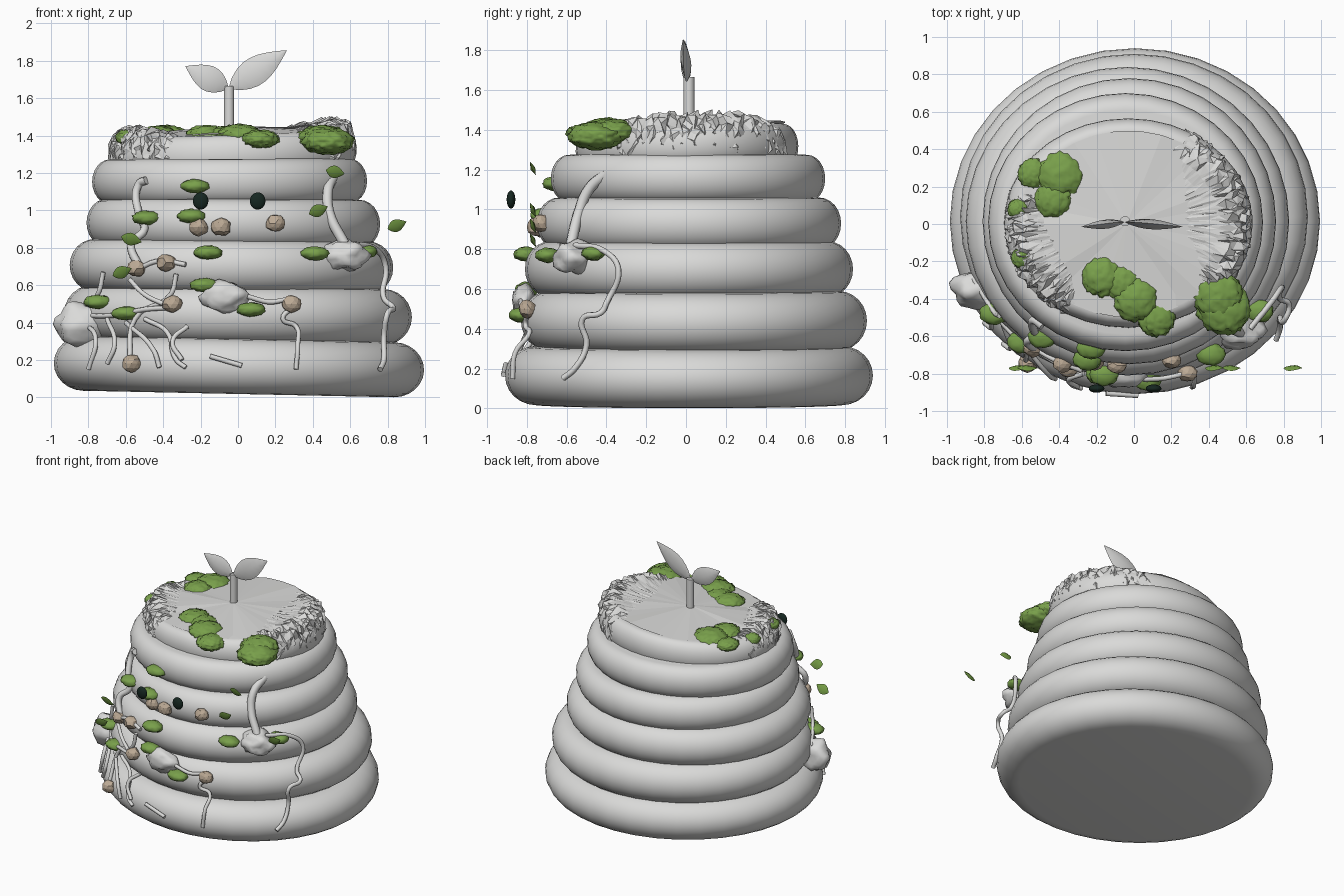
import bpy, bmesh, math, random
from mathutils import Vector, Matrix, noise

random.seed(4)
if "Cube" in bpy.data.objects:
    bpy.data.objects.remove(bpy.data.objects["Cube"])


def material(name, r, g, b):
    mat = bpy.data.materials.new(name)
    mat.use_nodes = True
    mat.diffuse_color = (r, g, b, 1)
    shader = next(n for n in mat.node_tree.nodes if n.type == "BSDF_PRINCIPLED")
    shader.inputs["Base Color"].default_value = (r, g, b, 1)
    return mat


GREY = material("pale grey", .7, .7, .69)
MOSS = material("moss green", .19, .35, .07)
LEAF = material("leaf green", .18, .34, .06)
PEBBLE = material("pebble beige", .5, .4, .3)
BLACK = material("eye black", .008, .02, .015)


def finish(name, bm, mat, smooth=False):
    bmesh.ops.recalc_face_normals(bm, faces=bm.faces)
    mesh = bpy.data.meshes.new(name)
    bm.to_mesh(mesh)
    bm.free()
    mesh.materials.append(mat)
    for poly in mesh.polygons:
        poly.use_smooth = smooth
    obj = bpy.data.objects.new(name, mesh)
    bpy.context.collection.objects.link(obj)
    return obj


def sharp_smooth(obj, angle=40):
    bpy.ops.object.select_all(action="DESELECT")
    obj.select_set(True)
    bpy.context.view_layer.objects.active = obj
    bpy.ops.object.shade_smooth_by_angle(angle=math.radians(angle))


# Stacked rings: centre x, y, z, radius x, radius y, half height, side tilt, forward tilt
RINGS = [
    (.005, .015, .165, .99, .925, .147, 1.2, 0),
    (0, .04, .44, .93, .87, .15, .8, 0),
    (-.035, .015, .7, .865, .825, .14, .5, 0),
    (-.025, .015, .93, .785, .765, .13, .3, 0),
    (-.045, .01, 1.155, .735, .69, .12, -.2, 0),
    (-.03, .005, 1.305, .665, .56, .11, -2, 1.5),
]


def ring(name, cx, cy, cz, rx, ry, h, tilt, pitch):
    bm = bmesh.new()
    steps = 12
    verts = [bm.verts.new((0, 0, -h))]
    for i in range(steps + 1):
        t = math.pi * (i / steps - .5)
        verts.append(bm.verts.new((1 + h * 1.1 * (math.cos(t) - 1), 0, h * math.sin(t))))
    verts.append(bm.verts.new((0, 0, h)))
    edges = [bm.edges.new(pair) for pair in zip(verts, verts[1:])]
    bmesh.ops.spin(bm, geom=verts + edges, axis=(0, 0, 1), cent=(0, 0, 0),
                   angle=math.tau, steps=36, use_merge=True)
    bmesh.ops.remove_doubles(bm, verts=bm.verts, dist=.0001)
    bm.transform(Matrix.Translation((cx, cy, cz))
                 @ Matrix.Rotation(math.radians(tilt), 4, "Y")
                 @ Matrix.Rotation(math.radians(pitch), 4, "X")
                 @ Matrix.Diagonal((rx, ry, 1, 1)))
    sharp_smooth(finish(name, bm, GREY))


for i, data in enumerate(RINGS):
    ring(f"ring_{i + 1}", *data)


def front_y(x, z):
    """Depth of the front of the stack at a given x and height."""
    best = 0
    for cx, cy, cz, rx, ry, h, *tilts in RINGS:
        d = (z - cz) / h
        if abs(d) < 1.1:
            shrink = 1 - h * 1.1 * (1 - math.sqrt(max(0, 1 - d * d)))
            u = min(.98, abs(x - cx) / (rx * shrink))
            best = min(best, cy - ry * shrink * math.sqrt(1 - u * u))
    return best


def draped_y(x, z):
    """Depth of something hanging over the bulges rather than into the grooves."""
    return min(front_y(x, z + dz) for dz in (-.06, 0, .06))


# Creased fan on the top, lower at the front
bm = bmesh.new()
hub = bm.verts.new((-.04, 0, 1.45))
rim = []
for i in range(30):
    a = math.tau * i / 30
    x, y = .58 * math.cos(a) - .03, .5 * math.sin(a)
    rim.append(bm.verts.new((x, y, 1.42 + .035 * x + .028 * y + random.uniform(-.01, .01))))
for a, b in zip(rim, rim[1:] + rim[:1]):
    bm.faces.new((hub, a, b))
finish("top_fan", bm, GREY)


# Ragged crusts on both sides of the top
def crust(name, start, end, lift):
    profile = [(.24, 1.43), (.42, 1.455), (.55, 1.485), (.62, 1.46), (.65, 1.39), (.65, 1.32), (.6, 1.24)]
    bm = bmesh.new()
    n = 26
    rows = []
    for i in range(n + 1):
        a = math.radians(start + (end - start) * i / n)
        end_drop = .05 * abs(2 * i / n - 1) ** 3
        rows.append([bm.verts.new((r * math.cos(a) - .03, r * .86 * math.sin(a), z + lift - end_drop))
                     for r, z in profile])
    for p, q in zip(rows, rows[1:]):
        for j in range(len(profile) - 1):
            bm.faces.new((p[j], p[j + 1], q[j + 1], q[j]))
    bmesh.ops.subdivide_edges(bm, edges=bm.edges[:], cuts=1, use_grid_fill=True)
    for v in bm.verts:
        reach = math.hypot(v.co.x + .03, v.co.y / .86)
        size = .019 if reach > .54 else .003
        v.co += Vector([random.uniform(-size, size) for k in range(3)])
    bmesh.ops.triangulate(bm, faces=bm.faces[:])
    finish(name, bm, GREY)


crust("left_crust", -42, 62, 0)
crust("right_crust", 160, 238, -.04)


# Lumpy pieces
def lump(name, mat, place, size, rough=.25, detail=3, freq=4, smooth=True):
    bm = bmesh.new()
    bmesh.ops.create_icosphere(bm, subdivisions=detail, radius=1)
    offset = Vector([random.uniform(0, 9) for k in range(3)])
    for v in bm.verts:
        v.co *= 1 + rough * noise.noise(v.co * freq + offset)
    bm.transform(Matrix.Translation(place) @ Matrix.Diagonal((*size, 1)))
    return finish(name, bm, mat, smooth)


# Moss on the top: x, y, z, radius
TOP_MOSS = [
    (-.39, .26, 1.39, .13), (-.54, .27, 1.39, .08), (-.43, .13, 1.4, .1),
    (-.17, -.28, 1.4, .11), (-.07, -.31, 1.4, .1), (.01, -.4, 1.4, .12), (.12, -.5, 1.38, .1),
    (.45, -.38, 1.39, .13), (.48, -.45, 1.37, .14),
    (-.62, .08, 1.38, .055), (-.6, -.18, 1.39, .055),
]
for x, y, z, r in TOP_MOSS:
    lump("top_moss", MOSS, (x, y, z), (r, r, max(.04, r * .5)), .16, 4, 5)

# Moss tufts on the front
for x, z in [(-.23, 1.13), (-.49, .96), (-.25, .97), (-.16, .775), (.41, .77), (.67, .78),
             (-.18, .6), (-.75, .51), (-.6, .45), (.07, .47)]:
    lump("moss_tuft", MOSS, (x, draped_y(x, z) - .005, z), (.077, .06, .037), .16)

# Pebbles
for x, z in [(-.21, .91), (-.09, .91), (.2, .93), (-.54, .69), (-.385, .72),
             (-.35, .5), (.285, .5), (-.57, .18)]:
    lump("pebble", PEBBLE, (x, draped_y(x, z) - .01, z), (.053, .045, .047), .2, 2, 1.5, False)

# Eyes
for x in (-.2, .105):
    lump("eye", BLACK, (x, -.88, 1.05), (.042, .022, .046), 0)

# Root knots
lump("left_knot", GREY, (.57, -.57, .76), (.12, .1, .085), .35, 3, 1.8)
lump("middle_knot", GREY, (-.07, -.815, .54), (.13, .06, .08), .3, 3, 1.8)
lump("right_knot", GREY, (-.84, -.35, .39), (.135, .1, .12), .25, 3, 1.8)


# Roots
def root(name, points, radius):
    curve = bpy.data.curves.new(name, "CURVE")
    curve.dimensions = "3D"
    curve.bevel_depth = radius
    curve.bevel_resolution = 2
    curve.resolution_u = 6
    curve.use_fill_caps = True
    spline = curve.splines.new("BEZIER")
    spline.bezier_points.add(len(points) - 1)
    for knot, p in zip(spline.bezier_points, points):
        knot.co = p
        knot.handle_left_type = knot.handle_right_type = "AUTO"
    temp = bpy.data.objects.new(name, curve)
    bpy.context.collection.objects.link(temp)
    bpy.context.view_layer.update()
    mesh = bpy.data.meshes.new_from_object(temp.evaluated_get(bpy.context.evaluated_depsgraph_get()))
    bpy.data.objects.remove(temp)
    mesh.materials.clear()
    mesh.materials.append(GREY)
    obj = bpy.data.objects.new(name, mesh)
    bpy.context.collection.objects.link(obj)
    sharp_smooth(obj, 50)


root("thick_root", [(.51, -.4, 1.18), (.48, -.49, 1.1), (.49, -.54, .98), (.57, -.58, .82)], .028)
root("long_root", [(.62, -.56, .82), (.74, -.41, .79), (.79, -.34, .7), (.78, -.4, .53), (.83, -.43, .48),
                   (.8, -.52, .45), (.78, -.5, .32), (.78, -.56, .2), (.76, -.62, .15)], .015)
STRANDS = [
    [(-.49, 1.16), (-.53, 1.14), (-.53, .98), (-.5, .9), (-.57, .82), (-.53, .7)],
    [(-.72, .67), (-.75, .55), (-.86, .47)],
    [(-.86, .44), (-.65, .44), (-.5, .47), (-.36, .48)],
    [(-.58, .63), (-.5, .55), (-.4, .5)],
    [(-.33, .66), (-.36, .55), (-.55, .42), (-.58, .2)],
    [(-.82, .4), (-.76, .3), (-.8, .15)],
    [(-.7, .42), (-.66, .28), (-.7, .18)],
    [(-.5, .42), (-.38, .35), (-.33, .2), (-.28, .16)],
    [(-.6, .4), (-.45, .25), (-.42, .16)],
    [(-.27, .38), (-.35, .3), (-.3, .2)],
    [(-.15, .22), (.02, .17)],
    [(-.55, .68), (-.42, .73), (-.28, .71)],
    [(.05, .54), (.16, .51), (.29, .5), (.24, .42), (.31, .38), (.32, .28), (.31, .15)],
]
for i, path in enumerate(STRANDS):
    root("root_strand", [(x, draped_y(x, z) - .008, z) for x, z in path], .013 if i else .022)


# Sprout stem and leaves, each leaf a thin closed lens
def leaf(name, mat, base, tip, width, lean):
    base, tip = Vector(base), Vector(tip)
    d = (tip - base).normalized()
    side = Vector((-d.z, lean, d.x)).normalized() * width
    ridge = side.cross(d) * .35
    bm = bmesh.new()
    rows = []
    for i in range(9):
        t = i / 8
        mid = base.lerp(tip, t)
        swell = math.sin(math.pi * t ** .85) + .02
        rows.append([bm.verts.new(mid + p * swell) for p in (-side, ridge, side, -ridge)])
    for p, q in zip(rows, rows[1:]):
        for j in range(4):
            k = (j + 1) % 4
            bm.faces.new((p[j], p[k], q[k], q[j]))
    sharp_smooth(finish(name, bm, mat), 50)


bm = bmesh.new()
bmesh.ops.create_cone(bm, cap_ends=True, segments=16, radius1=.027, radius2=.027, depth=.24,
                      matrix=Matrix.Translation((-.048, .015, 1.545)))
sharp_smooth(finish("sprout_stem", bm, GREY))
leaf("sprout_leaf_left", GREY, (-.05, .01, 1.65), (.26, -.015, 1.855), .075, .1)
leaf("sprout_leaf_right", GREY, (-.05, .01, 1.65), (-.28, -.015, 1.77), .068, -.1)

# Loose green leaves
for x, z, dx, dz in [(.52, 1.205, .05, -.01), (.43, 1, .05, .02), (.85, .92, .05, .02),
                     (-.57, .845, .055, -.015), (-.62, .67, .05, .02)]:
    leaf("loose_leaf", LEAF, (x - dx, -.77, z - dz), (x + dx, -.77, z + dz), .036, -.45)
